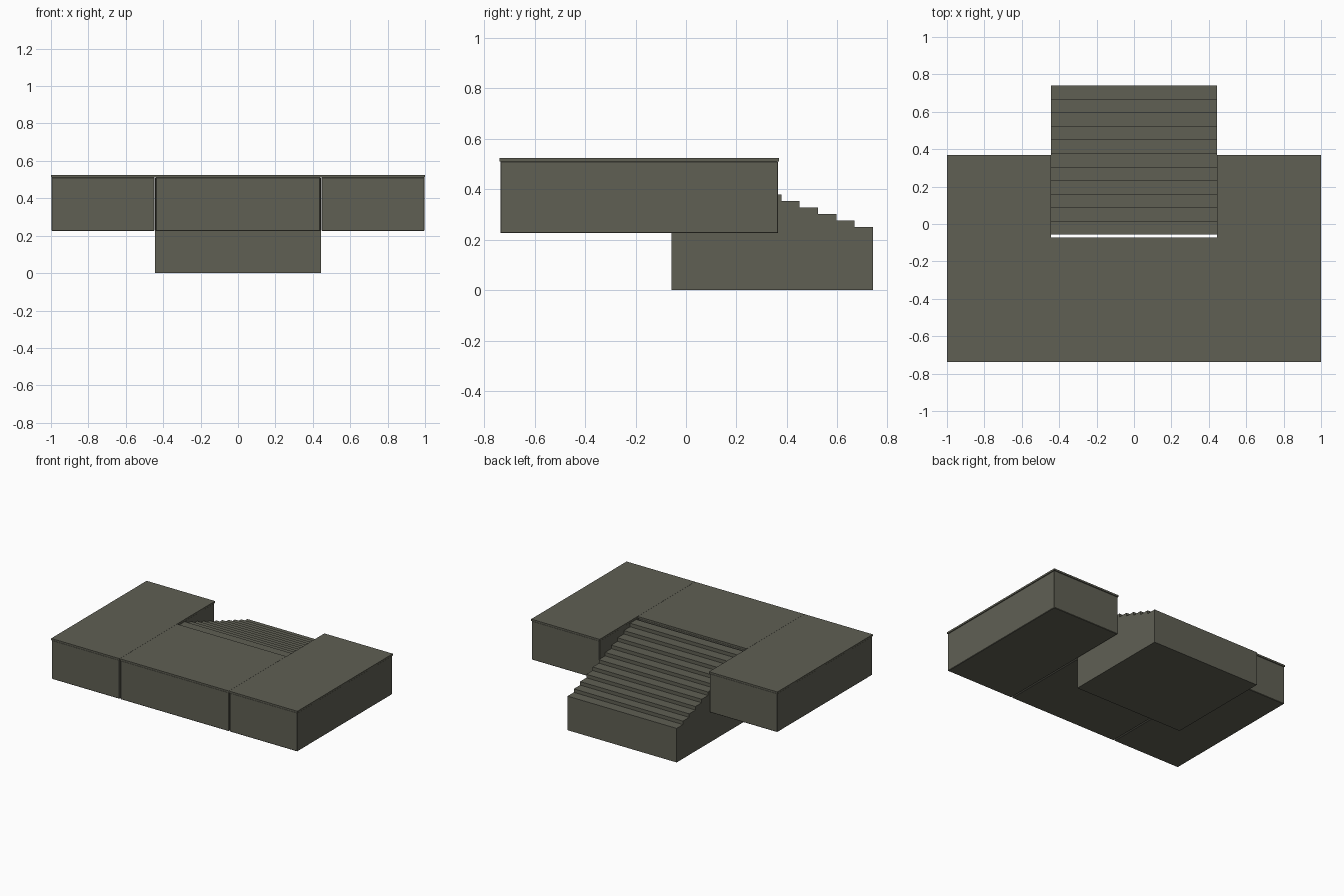
import bpy, bmesh

if "Cube" in bpy.data.objects:
    bpy.data.objects.remove(bpy.data.objects["Cube"])

stone = bpy.data.materials.new("dark olive stone")
stone.diffuse_color = (0.115, 0.115, 0.088, 1)
stone.use_nodes = True
stone.node_tree.nodes["Principled BSDF"].inputs["Base Color"].default_value = stone.diffuse_color


def finish(name, bm):
    bmesh.ops.recalc_face_normals(bm, faces=bm.faces)
    mesh = bpy.data.meshes.new(name)
    bm.to_mesh(mesh)
    bm.free()
    mesh.materials.append(stone)
    obj = bpy.data.objects.new(name, mesh)
    bpy.context.collection.objects.link(obj)
    return obj


def box(name, x0, x1, y0, y1, z0, z1, bevel=0.0):
    bm = bmesh.new()
    bmesh.ops.create_cube(bm, size=1)
    for v in bm.verts:
        v.co.x = x1 if v.co.x > 0 else x0
        v.co.y = y1 if v.co.y > 0 else y0
        v.co.z = z1 if v.co.z > 0 else z0
    obj = finish(name, bm)
    if bevel:
        mod = obj.modifiers.new("worn edges", 'BEVEL')
        mod.width = bevel
        mod.segments = 1
    return obj


# Raised blocks: a slightly inset body with a thin capping slab
def capped_block(name, x0, x1, y0, y1):
    i = 0.003
    box(name + "_body", x0 + i, x1 - i, y0 + i, y1 - i, 0.226, 0.511, 0.003)
    box(name + "_cap", x0, x1, y0, y1, 0.511, 0.524)


HALF = 0.443
capped_block("landing", -HALF, HALF, -0.739, -0.073)
capped_block("left_wing", -1.0, -HALF - 0.001, -0.739, 0.368)
capped_block("right_wing", HALF + 0.001, 1.0, -0.739, 0.368)

# Staircase: stepped side profile extruded across the width
steps, back, front, low, rise = 11, 0.741, -0.057, 0.25, 0.0258
run = (back - front) / steps
profile = [(front, 0), (back, 0)]
for k in range(steps):
    z = low + k * rise
    profile += [(back - k * run, z), (back - (k + 1) * run, z)]
bm = bmesh.new()
face = bm.faces.new([bm.verts.new((-HALF, y, z)) for y, z in profile])
ext = bmesh.ops.extrude_face_region(bm, geom=[face])
for v in ext["geom"]:
    if isinstance(v, bmesh.types.BMVert):
        v.co.x = HALF
finish("staircase", bm)
